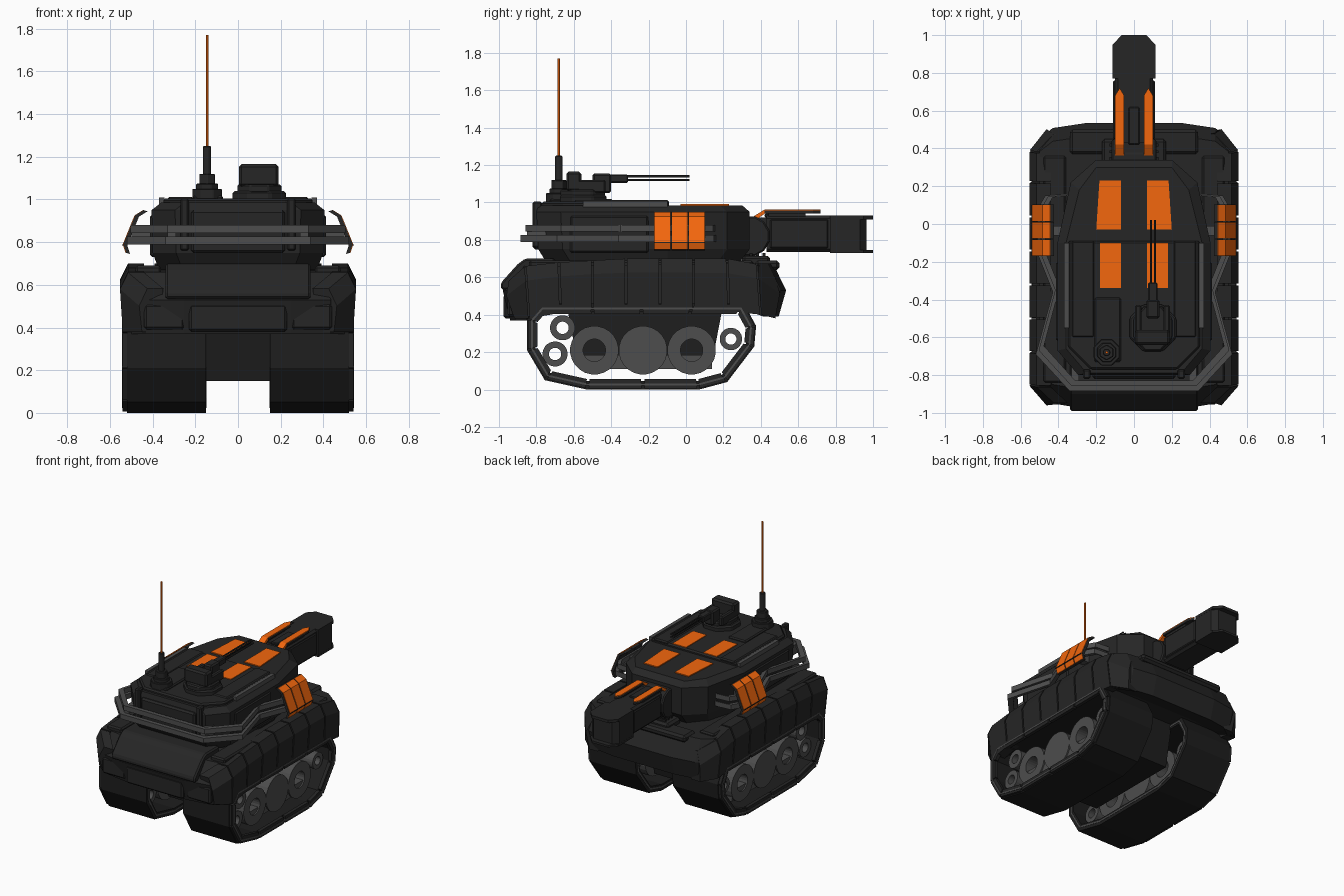
import bpy, bmesh, math
from mathutils import Vector

if "Cube" in bpy.data.objects:
    bpy.data.objects.remove(bpy.data.objects["Cube"])

def material(name, c):
    m = bpy.data.materials.new(name)
    m.diffuse_color = (*c, 1)
    m.use_nodes = True
    m.node_tree.nodes["Principled BSDF"].inputs["Base Color"].default_value = m.diffuse_color
    return m

DARK = material("dark_armour", (0.019, 0.019, 0.019))
BLACK = material("track_black", (0.013, 0.013, 0.013))
GREY = material("bare_grey", (0.075, 0.075, 0.075))
ORANGE = material("orange_paint", (0.9, 0.135, 0.004))

def loft(name, rings, mat=DARK, closed=False, bevel=0):
    """Skin a list of point rings; closed joins last ring to first."""
    bm = bmesh.new()
    vs = [[bm.verts.new(p) for p in r] for r in rings]
    n, k = len(rings), len(rings[0])
    for i in range(n if closed else n - 1):
        a, b = vs[i], vs[(i + 1) % n]
        for j in range(k):
            bm.faces.new((a[j], a[(j + 1) % k], b[(j + 1) % k], b[j]))
    if not closed:
        bm.faces.new(vs[0])
        bm.faces.new(vs[-1])
    bmesh.ops.recalc_face_normals(bm, faces=bm.faces)
    me = bpy.data.meshes.new(name)
    bm.to_mesh(me)
    bm.free()
    me.materials.append(mat)
    ob = bpy.data.objects.new(name, me)
    bpy.context.collection.objects.link(ob)
    if bevel:
        m = ob.modifiers.new("bevel", "BEVEL")
        m.width, m.segments = bevel, 1
    return ob

def box(name, x, y, z, mat=DARK, bevel=0):
    return loft(name, [[(x[0], y[0], h), (x[1], y[0], h), (x[1], y[1], h), (x[0], y[1], h)] for h in z], mat, bevel=bevel)

def side_prism(name, yz, x, mat=DARK, bevel=0):
    return loft(name, [[(h, a, b) for a, b in yz] for h in x], mat, bevel=bevel)

def plan_prism(name, xy, z, mat=DARK, bevel=0):
    return loft(name, [[(a, b, h) for a, b in xy] for h in z], mat, bevel=bevel)

def circle(cx, cy, r, n=8, turn=0.5):
    return [(cx + r * math.cos(2 * math.pi * (i + turn) / n), cy + r * math.sin(2 * math.pi * (i + turn) / n)) for i in range(n)]

def hoop(name, outer, inner, x, mat):
    f = lambda loop, h: [(h, a, b) for a, b in loop]
    return loft(name, [f(outer, x[0]), f(outer, x[1]), f(inner, x[1]), f(inner, x[0])], mat, closed=True)

def inset(loop, d):
    """Inset a counter-clockwise convex loop by d with mitred corners."""
    out, n = [], len(loop)
    for i in range(n):
        p, q, r = (Vector(loop[(i + s) % n]) for s in (-1, 0, 1))
        u, v = (q - p).normalized(), (r - q).normalized()
        a, b = Vector((-u.y, u.x)), Vector((-v.y, v.x))
        out.append(tuple(q + (a + b) * d / (1 + a.dot(b))))
    return out

def mirror_x(half):
    return half + [(-a, b) for a, b in reversed(half)]

# Hull: side profiles lofted across x, ends pulled in towards the sides
rings = []
for x, d in ((-.5, .09), (-.43, .03), (-.25, 0), (.25, 0), (.43, .03), (.5, .09)):
    f, r = -.98 + d, .535 - d * .9
    rings.append([(x, f, .53), (x, f + .1, .66), (x, r - .07, .675), (x, r, .53), (x, r - .04, .39),
                  (x, r - .2, .45), (x, f + .2, .45), (x, f + .04, .37)])
loft("hull", rings)
side_prism("belly", [(-.58, .15), (.14, .15), (.2, .46), (-.64, .46)], (-.16, .16), BLACK)
side_prism("front_glacis_plate", [(-.99, .535), (-.99, .57), (-.9, .67), (-.86, .7), (-.7, .7), (-.7, .6), (-.9, .53)], (-.34, .34), bevel=.01)
box("front_lower_plate", (-.23, .23), (-.975, -.9), (.38, .51), bevel=.012)
box("rear_engine_panel", (-.34, .34), (.37, .5), (.64, .69), bevel=.015)
box("rear_grille_frame", (-.17, .17), (.3, .45), (.66, .715), bevel=.015)
for i in range(3):
    box("rear_grille_bar", (-.13, .13), (.34 + i * .035, .355 + i * .035), (.7, .73), BLACK)
plan_prism("turret_ring", circle(0, -.22, .4, 16), (.62, .7), BLACK)

# Tracks, wheels, skirts and other paired parts
track = [(-.85, .21), (-.755, .05), (-.53, .0), (.07, .0), (.22, .04), (.365, .23), (.375, .34), (.31, .46), (-.78, .46), (-.85, .38)]
yt = [-.95, -.86, -.68, -.5, -.32, -.14, .04, .22, .38, .48]
zt = [.58, .66, .68, .69, .70, .70, .70, .70, .67, .60]
yb = [-.92, -.84, -.67, -.5, -.32, -.14, .04, .23, .40, .48]
zb = [.38, .38, .41, .43, .43, .43, .43, .42, .40, .38]
for s in (1, -1):
    hoop("track_belt", track, inset(track, .045), (s * .15, s * .52), BLACK)
    hoop("track_edge_strip", inset(track, .022), inset(track, .032), (s * .148, s * .543), GREY)
    outer, inner = inset(track, .006), inset(track, .055)
    for i in range(len(track)):
        a, b, c, d = (Vector(l[j % len(track)]) for l in (outer, inner) for j in (i, i + 1))
        m = max(1, round((b - a).length / .3))
        for k in range(m):
            u, v = (k + .03) / m, (k + .97) / m
            side_prism("track_link", [a.lerp(b, u), a.lerp(b, v), c.lerp(d, v), c.lerp(d, u)], (s * .515, s * .54), DARK)
    for y, z, r, hole in ((-.49, .21, .13, .06), (.03, .21, .13, .06), (-.66, .33, .067, .033), (-.7, .19, .067, .033), (.24, .27, .06, .03)):
        hoop("road_wheel", circle(y, z, r, 24), circle(y, z, hole, 24), (s * .22, s * .48), GREY)
    side_prism("middle_road_wheel", circle(-.23, .21, .13, 24), (s * .22, s * .48), GREY)
    box("wheel_bogie", (s * .3, s * .47), (-.57, .14), (.11, .185), GREY)
    # skirt panels, bent inwards at the top and tapering at both ends
    for i in range(9):
        sec = []
        for k, step in ((i, 1), (i + 1, -1)):
            o = .09 if k in (0, 9) else 0
            j = k + step
            top = Vector((yt[k], zt[k])).lerp(Vector((yt[j], zt[j])), .03)
            bot = Vector((yb[k], zb[k])).lerp(Vector((yb[j], zb[j])), .03)
            mid = bot.lerp(top, .72)
            if o:
                mid = bot.lerp(top, .6) + Vector((-.025 * step, 0))
            sec.append([(s * x, p.x, p.y) for x, p in ((.47 - o, bot), (.54 - o, bot), (.553 - o, mid), (.515 - o, top), (.44 - o, top))])
        loft("skirt_panel", sec)
    box("front_lamp_box", (s * .25, s * .44), (-.955, -.88), (.39, .51), bevel=.012)
    box("fender_deck", (s * .36, s * .48), (-.84, .36), (.65, .69), bevel=.01)
    # three curved orange side plates on dark backing
    prof = [(.445, .95), (.485, .925), (.54, .79), (.527, .75)]
    for y0 in (-.17, -.078, .014):
        for nm, off, th, mat, e in (("side_plate_backing", .003, .018, DARK, 0), ("side_plate_paint", 0, .003, ORANGE, .002)):
            pts = [(x - off, z) for x, z in prof] + [(x - off - th, z - th * .3) for x, z in reversed(prof)]
            loft(nm, [[(s * x, y, z) for x, z in pts] for y in (y0 + e, y0 + .088 - e)], mat)
    box("side_plate_seam", (s * .52, s * .543), (-.17, .1), (.784, .79), DARK)
    box("side_plate_bracket", (s * .36, s * .5), (-.06, -.01), (.82, .87), GREY)

# Turret body
def outline(w, y0, y1):
    return mirror_x([(.2, y1), (w - .07, y1 - .12), (w, -.1), (w, y0 + .13), (w - .11, y0)])
loft("turret", [[(a, b, z) for a, b in outline(w, y0, y1)] for z, w, y0, y1 in
     ((.67, .37, -.74, .28), (.75, .4, -.79, .34), (.95, .405, -.8, .34), (.985, .36, -.79, .3))])
plan_prism("turret_front_roof", mirror_x([(.19, .26), (.25, .2), (.26, -.04)]), (.97, .985), bevel=.005)
plan_prism("turret_rear_roof", mirror_x([(.35, -.09), (.35, -.65), (.23, -.77)]), (.96, 1.005), bevel=.01)
box("turret_face_plate", (-.22, .22), (-.82, -.77), (.75, .95), bevel=.012)
for s in (1, -1):
    box("roof_side_panel", (s * .21, s * .33), (-.6, -.09), (.99, 1.012), bevel=.008)
    box("roof_edge_strip", (s * .345, s * .37), (-.55, -.1), (.975, 1.008), GREY)
    box("turret_cheek_panel", (s * .38, s * .412), (-.62, -.2), (.73, .93), bevel=.01)
    box("turret_corner_post", (s * .23, s * .27), (-.82, -.77), (.76, 1.005), bevel=.008)
    plan_prism("roof_paint_back", [(s * .07, .23), (s * .183, .23), (s * .2, -.03), (s * .07, -.03)], (.98, .992), ORANGE)
    plan_prism("roof_paint_front", [(s * .07, -.1), (s * .18, -.1), (s * .18, -.34), (s * .07, -.34)], (1.0, 1.01), ORANGE)

# Rails wrapping the turret
half = [(.36, .16), (.47, .15), (.51, .08), (.51, -.16), (.43, -.36), (.52, -.69), (.34, -.885)]
for name, z, k in (("upper_rail", .862, .97), ("lower_rail", .808, 1.0)):
    loft(name, [[(x * k * a, y * k * b, z + h) for a, b, h in ((1, 1, -.018), (1, 1, .018), (.945, .965, .018), (.945, .965, -.018))]
                for x, y in mirror_x(half)[:7]], GREY)
    loft(name, [[(-x * k * a, y * k * b, z + h) for a, b, h in ((1, 1, -.018), (1, 1, .018), (.945, .965, .018), (.945, .965, -.018))]
                for x, y in half], GREY)
    box(name + "_front", (-.34 * k, .34 * k), (-.885 * k, -.854 * k), (z - .018, z + .018), GREY)
for s in (1, -1):
    box("rail_bracket", (s * .29, s * .33), (-.85, -.74), (.8, .87), GREY)

# Main gun
side_prism("gun_mantlet", circle(.34, .82, .11, 12), (-.12, .12), bevel=.008)
box("gun_neck", (-.075, .075), (.36, .48), (.77, .92))
def gun_section(y, w, z0, z1, c=.015):
    return [(x, y, z) for x, z in ((-w + c, z0), (w - c, z0), (w, z0 + c), (w, z1 - c), (w - c, z1), (-w + c, z1), (-w, z1 - c), (-w, z0 + c))]
loft("gun_sleeve", [gun_section(.43, .1, .735, .93), gun_section(.78, .1, .735, .93)])
tip = mirror_x([(.112, .77), (.112, .93), (.075, .965)])
plan_prism("gun_muzzle_block", tip, (.745, .92))
cap = mirror_x([(.113, .77), (.113, .95), (.065, 1.0)])
plan_prism("muzzle_top_plate", cap, (.91, .93))
plan_prism("muzzle_bottom_plate", cap, (.73, .745))
for s in (1, -1):
    box("gun_side_panel", (s * .095, s * .11), (.45, .76), (.755, .91), bevel=.006)
    spike = [(s * .052, .42), (s * .1, .42), (s * .1, .68), (s * .076, .72), (s * .052, .68)]
    plan_prism("gun_spike", spike, (.94, .957))
    plan_prism("gun_spike_paint", spike, (.957, .962), ORANGE)
    side_prism("gun_spike_root", [(.36, .925), (.42, .962), (.42, .94), (.37, .905)], (s * .052, s * .1), ORANGE)
    box("gun_spike_foot", (s * .06, s * .09), (.44, .64), (.92, .945))
box("gun_top_spine", (-.028, .028), (.42, .62), (.92, .94), bevel=.005)

# Commander cupola with twin machine gun
plan_prism("cupola_base", circle(.1, -.55, .135), (.99, 1.04), bevel=.01)
plan_prism("cupola_ring", [(x, y * 1.15 + .08) for x, y in circle(.1, -.55, .112)], (1.03, 1.07), bevel=.008)
box("cupola_front_block", (.005, .19), (-.64, -.56), (1.06, 1.165), bevel=.012)
for x in (.005, .155):
    box("cupola_side_block", (x, x + .035), (-.58, -.43), (1.05, 1.12), bevel=.008)
box("machine_gun_mount", (.065, .135), (-.5, -.4), (1.05, 1.155), bevel=.01)
box("machine_gun_body", (.075, .125), (-.5, -.31), (1.105, 1.15), bevel=.006)
for x in (.09, .11):
    for z in (1.12, 1.14):
        loft("machine_gun_barrel", [[(a, y, b) for a, b in circle(x, z, .006, 6)] for y in (-.33, .02)])

# Hatch and antenna
box("roof_hatch", (-.21, -.07), (-.73, -.39), (.99, 1.018), bevel=.008)
for r, z0, z1, n in ((.075, 1.0, 1.05, 8), (.055, 1.04, 1.075, 8), (.042, 1.07, 1.12, 6), (.021, 1.11, 1.25, 8)):
    plan_prism("antenna_base", circle(-.145, -.68, r, n), (z0, z1), bevel=.004)
plan_prism("antenna_rod", circle(-.145, -.68, .007, 6), (1.1, 1.77), ORANGE)
